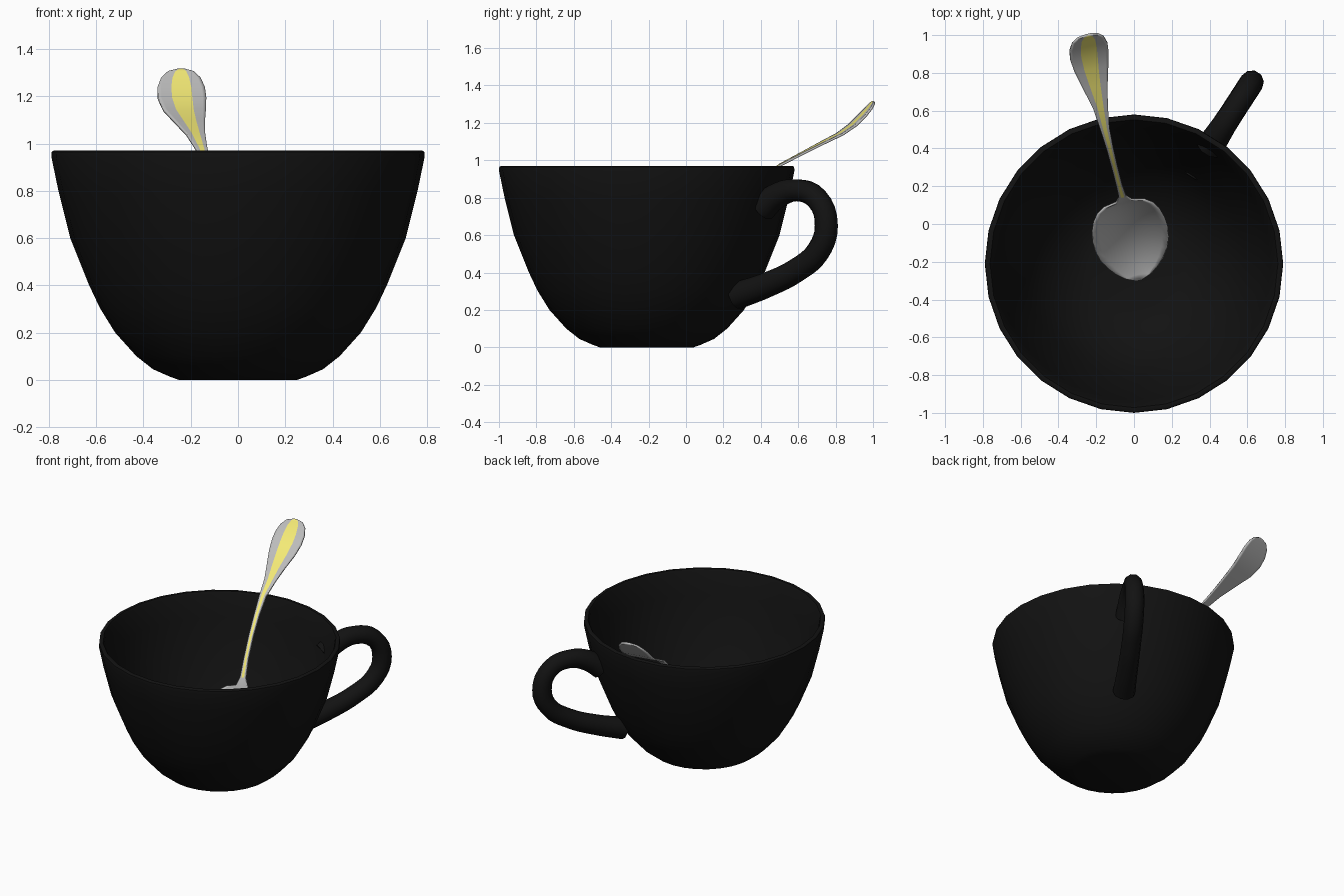
import bpy, bmesh, math
from mathutils import Vector

if "Cube" in bpy.data.objects:
    bpy.data.objects.remove(bpy.data.objects["Cube"])

CUP_Y = -0.21


def material(name, rgb):
    m = bpy.data.materials.new(name)
    m.diffuse_color = (*rgb, 1)
    m.use_nodes = True
    m.node_tree.nodes["Principled BSDF"].inputs["Base Color"].default_value = m.diffuse_color
    return m


def mesh_object(name, bm, mats):
    me = bpy.data.meshes.new(name)
    bm.to_mesh(me)
    bm.free()
    ob = bpy.data.objects.new(name, me)
    bpy.context.collection.objects.link(ob)
    for m in mats:
        me.materials.append(m)
    return ob


def activate(ob):
    bpy.ops.object.select_all(action='DESELECT')
    ob.select_set(True)
    bpy.context.view_layer.objects.active = ob


black = material("black_glaze", (0.006, 0.006, 0.006))
yellow = material("yellow_inlay", (0.9, 0.82, 0.18))
grey = material("grey_metal", (0.5, 0.5, 0.5))

# Cup body: closed outer and inner profile, spun round the vertical axis
profile = [(0, 0), (.25, 0), (.285, .012), (.36, .045), (.43, .1), (.52, .2),
           (.585, .305), (.632, .405), (.71, .6), (.76, .8), (.79, .945),
           (.788, .965), (.78, .97), (.762, .97), (.754, .955), (.722, .8),
           (.67, .6), (.59, .4), (.545, .305), (.475, .2), (.38, .115),
           (.3, .07), (.24, .05), (0, .05)]
bm = bmesh.new()
vs = [bm.verts.new((r, 0, z)) for r, z in profile]
es = [bm.edges.new(p) for p in zip(vs, vs[1:])]
bmesh.ops.spin(bm, geom=vs + es, cent=(0, 0, 0), axis=(0, 0, 1),
               angle=math.tau, steps=28, use_merge=True)
bmesh.ops.remove_doubles(bm, verts=bm.verts[:], dist=1e-4)
bmesh.ops.recalc_face_normals(bm, faces=bm.faces[:])
bmesh.ops.translate(bm, verts=bm.verts[:], vec=(0, CUP_Y, 0))
cup = mesh_object("cup_body", bm, [black])
activate(cup)
bpy.ops.object.shade_smooth_by_angle(angle=math.radians(50))

# Cup handle: bevelled curve in a vertical plane (radius, height, thickness)
path = [(.735, .745, 1.2), (.82, .805, 1.08), (.95, .84, .95),
        (1.085, .795, .95), (1.145, .65, 1), (1.09, .51, 1),
        (.96, .415, 1), (.77, .335, 1.05), (.57, .275, 1.15)]
a = math.radians(57)
cu = bpy.data.curves.new("cup_handle", 'CURVE')
cu.dimensions = '3D'
cu.bevel_depth = 0.064
cu.bevel_resolution = 3
cu.resolution_u = 4
cu.use_fill_caps = True
sp = cu.splines.new('BEZIER')
sp.bezier_points.add(len(path) - 1)
for p, (r, z, s) in zip(sp.bezier_points, path):
    p.co = (r * math.cos(a), CUP_Y + r * math.sin(a), z)
    p.handle_left_type = p.handle_right_type = 'AUTO'
    p.radius = s
cu.materials.append(black)
handle = bpy.data.objects.new("cup_handle", cu)
bpy.context.collection.objects.link(handle)
activate(handle)
bpy.ops.object.convert(target='MESH')
bpy.ops.object.shade_smooth_by_angle(angle=math.radians(50))

# Spoon stem stations: x, y, z, half width
stem = [(-.24, .998, 1.318, .012), (-.242, .99, 1.307, .055),
        (-.242, .97, 1.28, .085), (-.24, .935, 1.24, .102),
        (-.236, .89, 1.195, .104), (-.225, .82, 1.145, .091),
        (-.205, .73, 1.1, .067), (-.178, .62, 1.043, .04),
        (-.153, .5, .98, .024), (-.125, .39, .89, .018),
        (-.1, .29, .785, .016), (-.077, .2, .66, .016),
        (-.06, .14, .55, .02)]
# Spoon bowl stations: fraction of length, half width, depth
bowl = [(0, .04, .004), (.03, .105, .015), (.09, .145, .032),
        (.18, .173, .05), (.3, .19, .066), (.42, .197, .074),
        (.55, .192, .076), (.67, .175, .07), (.78, .145, .056),
        (.87, .11, .038), (.95, .066, .016), (1, .012, .001)]
neck, tip = Vector((-.052, .115, .5)), Vector((.025, -.30, .085))
side = Vector((.98, .2, 0))
down = Vector((0, .7, -.71))
cols = [-1, -.85, -.65, -.42, -.2, 0, .2, .42, .65, .85, 1]

stations = [(Vector(s[:3]), s[3], 0) for s in stem]
stations += [(neck.lerp(tip, t), w, d) for t, w, d in bowl]

# Spoon: one lofted sheet with a yellow stripe on the stem, then thickened
bm = bmesh.new()
rows = []
for c, w, d in stations:
    rows.append([bm.verts.new(c + side * (u * w) + down * (d * (1 - u * u)))
                 for u in cols])
for i, (r0, r1) in enumerate(zip(rows, rows[1:])):
    for j in range(len(cols) - 1):
        f = bm.faces.new((r0[j], r1[j], r1[j + 1], r0[j + 1]))
        inlay = i < len(stem) - 1 and abs(cols[j] + cols[j + 1]) < .7
        f.material_index = 0 if inlay else 1
spoon = mesh_object("spoon", bm, [yellow, grey])
activate(spoon)
bpy.ops.object.shade_smooth_by_angle(angle=math.radians(50))
mod = spoon.modifiers.new("thickness", 'SOLIDIFY')
mod.thickness = 0.012
mod.offset = -1
mod.material_offset = 1
mod.material_offset_rim = 1
